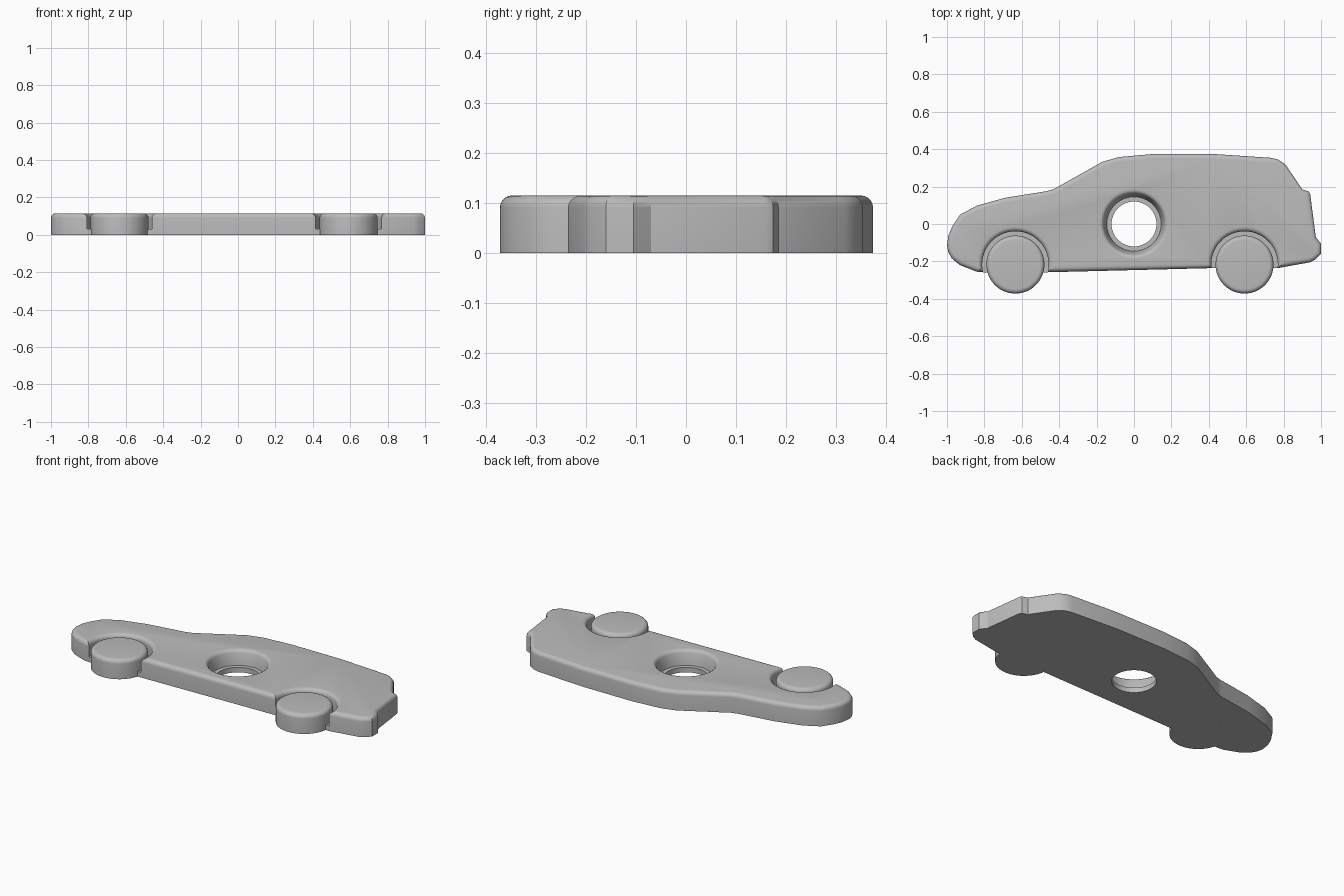
import bpy, bmesh
from math import sin, cos, pi, asin

if "Cube" in bpy.data.objects:
    bpy.data.objects.remove(bpy.data.objects["Cube"])

HEIGHT, FLOOR, FILLET = 0.115, 0.03, 0.024
WHEEL_R, ARCH_R, WHEEL_Y = 0.155, 0.178, -0.217
# each wheel: name, centre x, height of the sill beside it
WHEELS = [("front", -0.634, -0.258), ("rear", 0.591, -0.236)]

grey = bpy.data.materials.new("plain grey")
grey.use_nodes = True
grey.diffuse_color = (0.5, 0.5, 0.5, 1)
grey.node_tree.nodes["Principled BSDF"].inputs["Base Color"].default_value = (0.5, 0.5, 0.5, 1)


def make_object(name, bm):
    bmesh.ops.recalc_face_normals(bm, faces=bm.faces)
    mesh = bpy.data.meshes.new(name)
    bm.to_mesh(mesh)
    bm.free()
    mesh.materials.append(grey)
    obj = bpy.data.objects.new(name, mesh)
    bpy.context.collection.objects.link(obj)
    return obj


def smooth(obj):
    bpy.ops.object.select_all(action='DESELECT')
    obj.select_set(True)
    bpy.context.view_layer.objects.active = obj
    bpy.ops.object.shade_smooth_by_angle(angle=pi / 6)


def arc(x, sill, radius, steps=32):
    """Arc over a wheel, left to right, both ends on the sill line."""
    dip = asin((WHEEL_Y - sill) / radius)
    angles = [pi + dip - (pi + 2 * dip) * i / steps for i in range(steps + 1)]
    return [(x + radius * cos(a), WHEEL_Y + radius * sin(a)) for a in angles]


def extrude(name, outline, height, fillet=0):
    """Upright slab from a flat outline, with an optional rounded top edge."""
    bm = bmesh.new()
    base = bm.faces.new([bm.verts.new((x, y, 0)) for x, y in outline])
    top = bmesh.ops.extrude_face_region(bm, geom=[base], use_keep_orig=True)["geom"]
    verts = [v for v in top if isinstance(v, bmesh.types.BMVert)]
    bmesh.ops.translate(bm, verts=verts, vec=(0, 0, height))
    if fillet:
        rim = [e for e in bm.edges if all(v.co.z > height / 2 for v in e.verts)]
        bmesh.ops.bevel(bm, geom=rim, offset=fillet, offset_type='OFFSET', segments=5,
                        profile=0.5, affect='EDGES', clamp_overlap=False)
    return make_object(name, bm)


def lathe(name, profile, x=0, y=0, steps=64):
    """Solid of revolution from (radius, z) points."""
    bm = bmesh.new()
    verts = [bm.verts.new((r, 0, z)) for r, z in profile]
    edges = [bm.edges.new(pair) for pair in zip(verts, verts[1:])]
    bmesh.ops.spin(bm, geom=verts + edges, cent=(0, 0, 0), axis=(0, 0, 1),
                   angle=2 * pi, steps=steps)
    bmesh.ops.remove_doubles(bm, verts=bm.verts, dist=1e-5)
    obj = make_object(name, bm)
    obj.location = (x, y, 0)
    return obj


# Body outline, counter-clockwise from the nose, with open wheel arches
nose = [(-1, -.115), (-.993, -.15), (-.975, -.183), (-.93, -.22), (-.84, -.255)]
tail = [(.94, -.205), (.97, -.19), (1, -.16), (1, -.105), (.972, -.07),
        (.942, .16), (.934, .174), (.9, .185)]
roof = [(.81, .318), (.77, .345), (.73, .354), (.43, .374), (.1, .374),
        (-.08, .358), (-.17, .332)]
bonnet = [(-.43, .186), (-.47, .175), (-.69, .14), (-.84, .098), (-.93, .05),
          (-.97, -.01), (-.992, -.06)]
arches = [p for _, x, sill in WHEELS for p in arc(x, sill, ARCH_R)]
body = extrude("body", nose + arches + tail + roof + bonnet, HEIGHT, FILLET)

# Stepped centre hole with a flared mouth
mouth = [(.185 - FILLET * sin(t * pi / 12), HEIGHT - FILLET * (1 - cos(t * pi / 12)))
         for t in range(5, -1, -1)]
cutter = lathe("hole_cutter", [(0, -.05), (.12, -.05), (.12, FLOOR), (.145, FLOOR),
                               (.15, .06)] + mouth + [(.185, .2), (0, .2)])
cutter.hide_render = True
cut = body.modifiers.new("centre_hole", 'BOOLEAN')
cut.operation, cut.solver, cut.object = 'DIFFERENCE', 'EXACT', cutter
bpy.context.view_layer.objects.active = body
bpy.ops.object.modifier_apply(modifier=cut.name)
bpy.data.objects.remove(cutter)
smooth(body)

# Round-edged wheels and the thin floor joining each one to its arch
shoulder = [(WHEEL_R - FILLET * (1 - cos(t * pi / 12)), HEIGHT - FILLET * (1 - sin(t * pi / 12)))
            for t in range(7)]
for name, x, sill in WHEELS:
    smooth(lathe(name + "_wheel", [(0, 0), (WHEEL_R, 0)] + shoulder + [(0, HEIGHT)], x, WHEEL_Y))
    crescent = arc(x, sill, ARCH_R) + arc(x, sill, WHEEL_R)[::-1]
    smooth(extrude(name + "_arch_floor", crescent, FLOOR))
